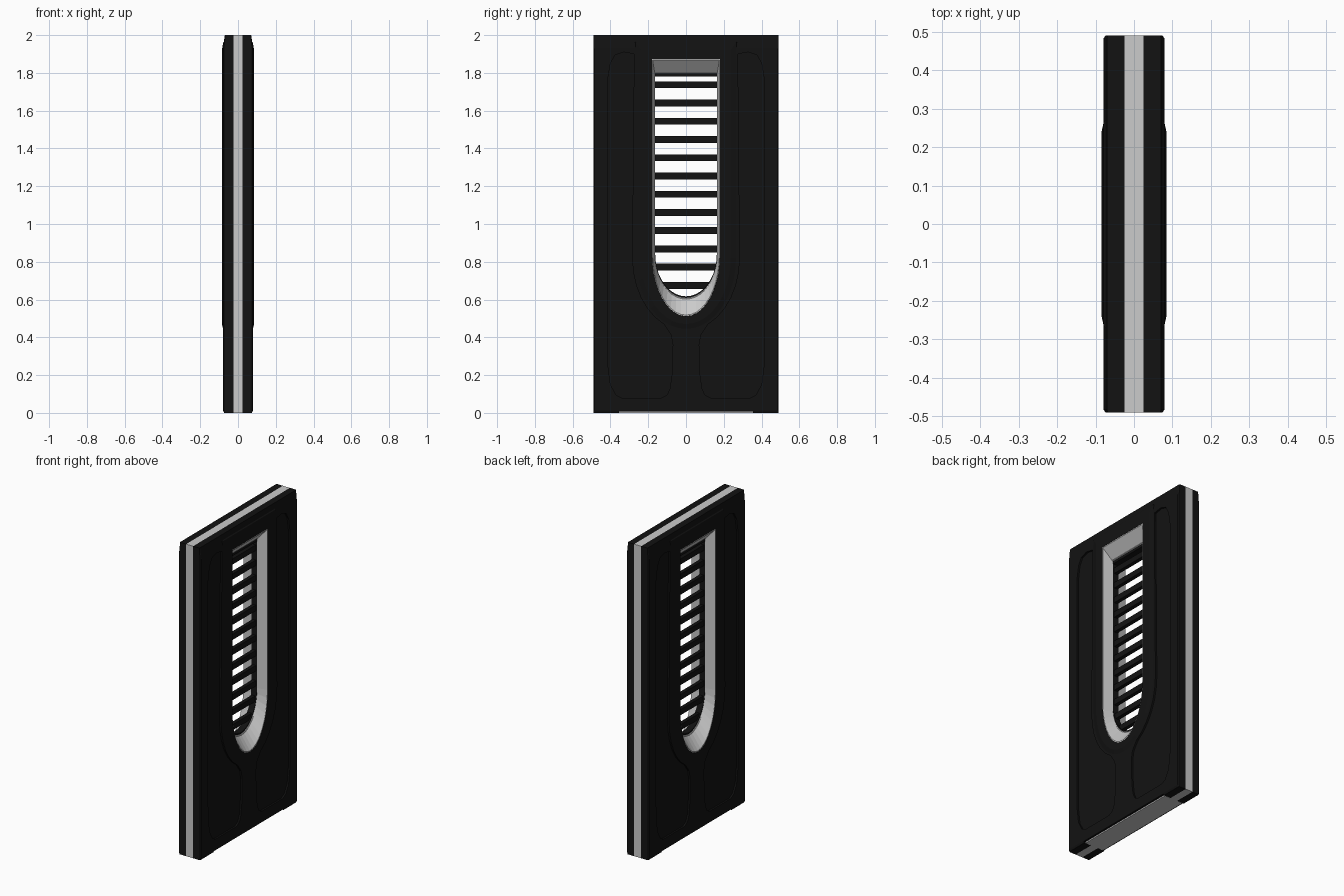
import bpy, bmesh, math

if "Cube" in bpy.data.objects:
    bpy.data.objects.remove(bpy.data.objects["Cube"])

dark = bpy.data.materials.new("dark_panel")
dark.diffuse_color = (0.006, 0.006, 0.006, 1)
dark.use_nodes = True
dark.node_tree.nodes["Principled BSDF"].inputs["Base Color"].default_value = dark.diffuse_color


def make(name, loops, mat=None, ring=False):
    """Bridge matching loops of points; cap the ends, or close them into a ring."""
    bm = bmesh.new()
    vs = [[bm.verts.new(p) for p in loop] for loop in loops]
    n = len(vs[0])
    pairs = list(zip(vs, vs[1:])) + ([(vs[-1], vs[0])] if ring else [])
    for a, b in pairs:
        for i in range(n):
            j = (i + 1) % n
            bm.faces.new((a[i], a[j], b[j], b[i]))
    if not ring:
        bm.faces.new(vs[0])
        bm.faces.new(vs[-1])
    bmesh.ops.recalc_face_normals(bm, faces=bm.faces)
    me = bpy.data.meshes.new(name)
    bm.to_mesh(me)
    bm.free()
    ob = bpy.data.objects.new(name, me)
    bpy.context.collection.objects.link(ob)
    if mat:
        me.materials.append(mat)
    return ob


def box(name, x0, x1, y, z0, z1, mat=None):
    return make(name, [[(x, -y, z0), (x, y, z0), (x, y, z1), (x, -y, z1)] for x in (x0, x1)], mat)


def arch(x, w, top, bottom, spring, n=20):
    """U outline: square top, elliptical bottom."""
    pts = [(x, w, top)]
    for i in range(n + 1):
        a = math.pi * i / n
        pts.append((x, w * math.cos(a), spring - (spring - bottom) * math.sin(a)))
    return pts + [(x, -w, top)]


def apply(ob, kind, **props):
    m = ob.modifiers.new(kind.lower(), kind)
    for k, v in props.items():
        setattr(m, k, v)
    bpy.context.view_layer.objects.active = ob
    bpy.ops.object.modifier_apply(modifier=m.name)


def cut(ob, *cutters):
    for c in cutters:
        apply(ob, 'BOOLEAN', operation='DIFFERENCE', solver='EXACT', object=c)


# Cutters: through opening, flared opening, side recesses, bottom notch
hole = make("hole_cutter", [arch(x, 0.167, 1.80, 0.605, 0.84) for x in (-0.03, 0.03)])
flare = make("flare_cutter", [arch(0.02, 0.169, 1.802, 0.603, 0.84),
                              arch(0.10, 0.182, 1.89, 0.49, 0.84)])
inner = [(0.275, 1.90), (0.285, 0.82)]
for i in range(1, 7):
    a = math.radians(11 * i)
    inner.append((0.285 * math.cos(a), 0.82 - 0.385 * math.sin(a)))
outline = inner + [(0.08, 0.415), (0.07, 0.36), (0.075, 0.20), (0.085, 0.13), (0.10, 0.095),
                   (0.13, 0.08), (0.34, 0.08), (0.37, 0.095), (0.40, 0.15), (0.413, 0.25),
                   (0.415, 0.36), (0.415, 1.76), (0.40, 1.85), (0.375, 1.895), (0.33, 1.91)]
recesses = [make("recess_cutter", [[(x, s * y, z) for y, z in outline] for x in (0.068, 0.10)])
            for s in (1, -1)]
notch = box("notch_cutter", 0.0, 0.10, 0.355, -0.02, 0.008)

# Grey core sandwiched between the two panels
core = box("core_sheet", -0.025, 0.025, 0.49, 0, 2)
cut(core, hole)

# Dark face panel with a sloped top edge
profile = [(0.025, 0), (0.074, 0), (0.079, 0.012), (0.079, 1.93), (0.07, 2), (0.025, 2)]
edge = [(0.025, 0), (0.072, 0), (0.074, 0.012), (0.074, 1.93), (0.068, 2), (0.025, 2)]
panel = make("face_panel", [[(x, y, z) for x, z in p] for p, y in
                            ((edge, -0.49), (profile, -0.484), (profile, 0.484), (edge, 0.49))], dark)
cut(panel, flare, *recesses, notch)

# Raised surround of the opening
surround = make("raised_surround", [arch(0.066, 0.278, 1.975, 0.44, 0.82),
                                    arch(0.079, 0.265, 1.96, 0.445, 0.82),
                                    arch(0.085, 0.237, 1.92, 0.47, 0.82)], dark)
cut(surround, flare)

# Grey sloping liner of the opening
liner = make("opening_liner", [arch(0.02, 0.165, 1.797, 0.609, 0.84),
                               arch(0.0845, 0.177, 1.868, 0.518, 0.84),
                               arch(0.0845, 0.181, 1.875, 0.508, 0.84),
                               arch(0.02, 0.171, 1.804, 0.600, 0.84)], ring=True)
for ob in (panel, surround, liner):
    apply(ob, 'MIRROR', use_axis=(True, False, False))

# Dark frame holding the slats
make("slat_frame", [arch(-0.02, 0.163, 1.78, 0.617, 0.84), arch(0.02, 0.163, 1.78, 0.617, 0.84),
                    arch(0.02, 0.169, 1.803, 0.602, 0.84), arch(-0.02, 0.169, 1.803, 0.602, 0.84)],
     dark, ring=True)

# Horizontal slats
for i in range(12):
    z = 0.675 + 0.0966 * i
    box("slat", -0.012, 0.012, 0.168, z - 0.018, z + 0.018, dark)

# Grey base plate in the bottom notch
box("base_plate", -0.066, 0.066, 0.354, 0, 0.012)

for c in (hole, flare, notch, *recesses):
    bpy.data.objects.remove(c, do_unlink=True)
